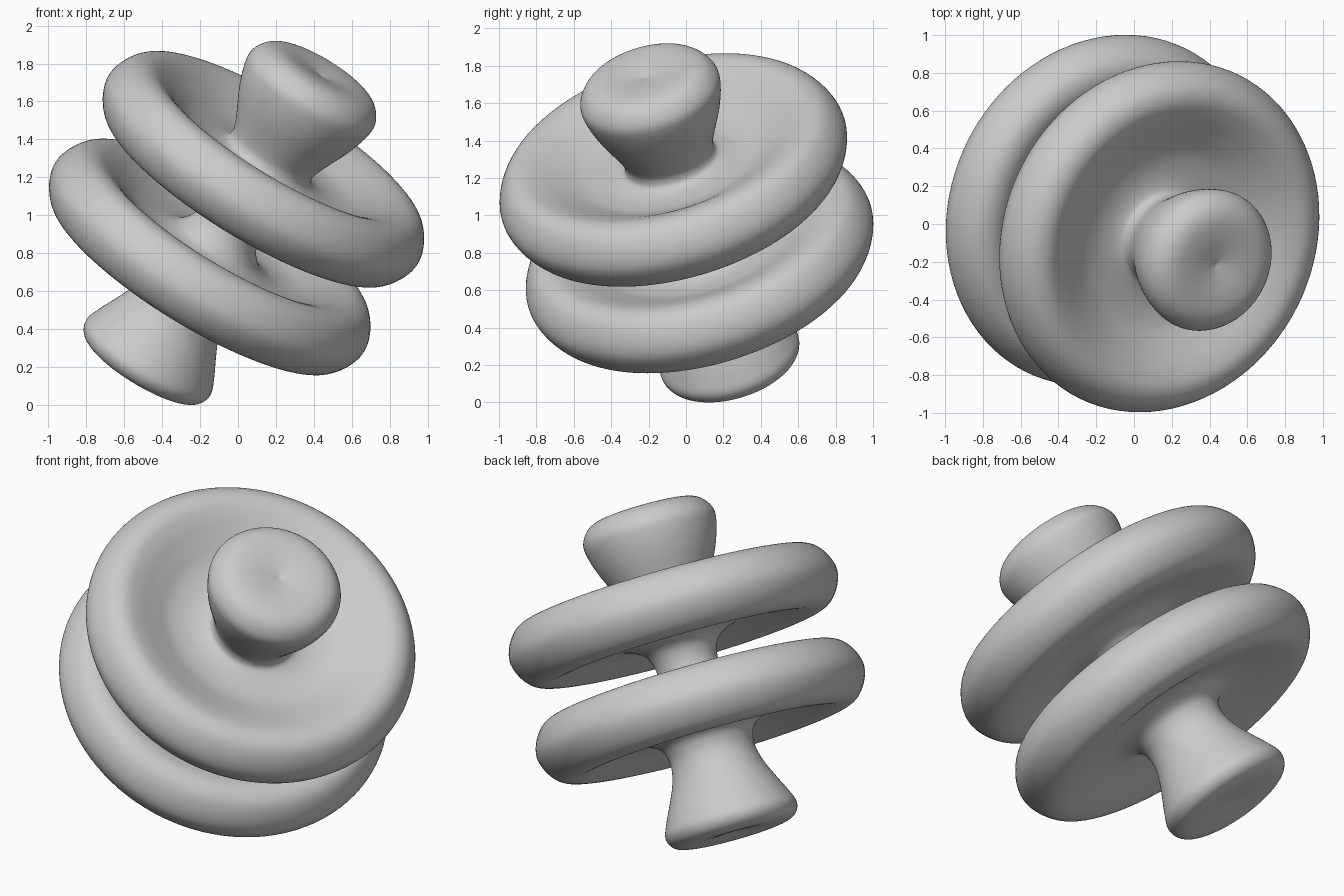
import bpy, bmesh, math
from mathutils import Vector, Matrix

if "Cube" in bpy.data.objects:
    bpy.data.objects.remove(bpy.data.objects["Cube"])

AXIS = Vector((0.505, -0.25, 0.826)).normalized()
CENTRE = Vector((-0.0075, 0.0025, 1.003))


def smooth(points, steps=5):
    # Catmull-Rom curve through the profile points
    p = [Vector(q) for q in points]
    p = [2 * p[0] - p[1]] + p + [2 * p[-1] - p[-2]]
    out = []
    for a, b, c, d in zip(p, p[1:], p[2:], p[3:]):
        for i in range(steps):
            t = i / steps
            out.append(0.5 * (2 * b + (c - a) * t + (2 * a - 5 * b + 4 * c - d) * t * t
                              + (3 * b - a - 3 * c + d) * t ** 3))
    return out + [p[-2]]


def disc(t, top, under):
    # Dished disc section: top / under are the web heights inside the rounded rim
    def slope(web, rim):
        return [(0.36, web), (0.48, web + 0.12 * (rim - web)), (0.59, web + 0.46 * (rim - web)),
                (0.70, web + 0.83 * (rim - web))]
    rim = [(0.79, 0.186), (0.87, 0.162), (0.93, 0.088), (0.955, 0),
           (0.93, -0.088), (0.87, -0.162), (0.79, -0.188)]
    section = slope(top, 0.186) + rim + slope(under, -0.188)[::-1]
    return [(r, z + t) for r, z in section]


# Full outline from the top knob down to the bottom knob
top_knob = [(0, 0.875), (0.06, 0.888), (0.17, 0.904), (0.265, 0.902), (0.335, 0.87), (0.38, 0.80),
            (0.375, 0.72), (0.34, 0.61), (0.29, 0.50), (0.255, 0.42), (0.245, 0.37), (0.268, 0.33)]
shaft = [(0.27, 0.135), (0.205, 0.085), (0.178, 0.0), (0.185, -0.10), (0.215, -0.16), (0.265, -0.205)]
bottom_knob = [(0.278, -0.43), (0.248, -0.49), (0.245, -0.56), (0.268, -0.65), (0.312, -0.75),
               (0.355, -0.84), (0.383, -0.92), (0.357, -0.98), (0.29, -1.005), (0.18, -1.003),
               (0.06, -0.988), (0, -0.978)]
outline = smooth(top_knob + disc(0.28, 0.035, -0.12) + shaft
                 + disc(-0.28, 0.05, -0.108) + bottom_knob)

# Revolve the outline
bm = bmesh.new()
verts = [bm.verts.new((max(q.x, 0), 0, q.y)) for q in outline]
edges = [bm.edges.new(pair) for pair in zip(verts, verts[1:])]
bmesh.ops.spin(bm, geom=verts + edges, cent=(0, 0, 0), axis=(0, 0, 1),
               angle=math.tau, steps=96, use_merge=True)
bmesh.ops.remove_doubles(bm, verts=bm.verts, dist=0.0005)
bmesh.ops.recalc_face_normals(bm, faces=bm.faces)
for f in bm.faces:
    f.smooth = True

# Tilt it and rest it on the ground
bm.transform(Matrix.Translation(CENTRE) @ AXIS.to_track_quat('Z', 'Y').to_matrix().to_4x4())
low = min(v.co.z for v in bm.verts)
bmesh.ops.translate(bm, verts=bm.verts, vec=(0, 0, -low))

mesh = bpy.data.meshes.new("double_disc_spindle")
bm.to_mesh(mesh)
bm.free()
obj = bpy.data.objects.new("double_disc_spindle", mesh)
bpy.context.collection.objects.link(obj)
